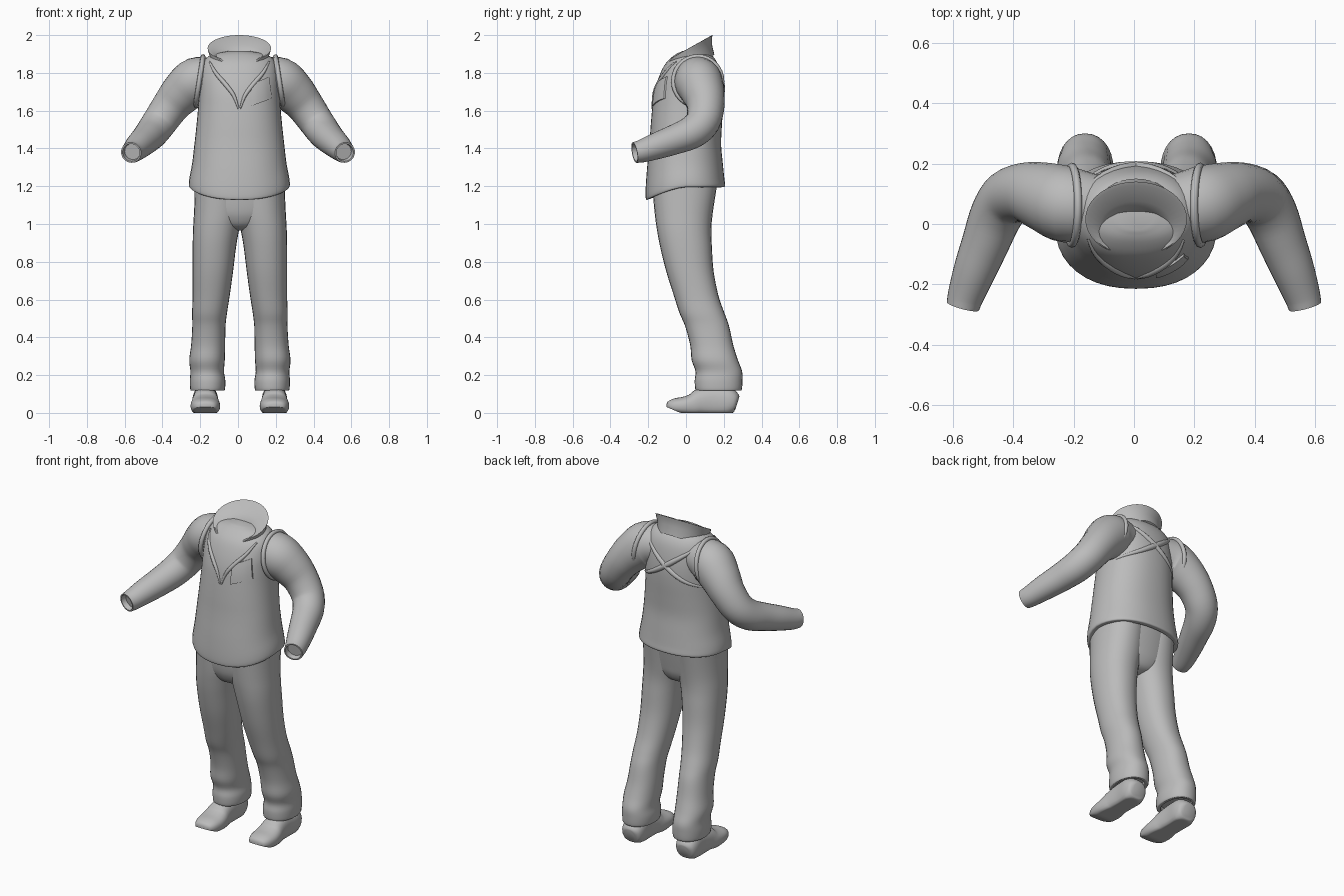
import bpy, bmesh, math
from mathutils import Vector
from mathutils.bvhtree import BVHTree

if "Cube" in bpy.data.objects:
    bpy.data.objects.remove(bpy.data.objects["Cube"], do_unlink=True)

cloth = bpy.data.materials.new("plain grey")
cloth.use_nodes = True
GREY = (0.5, 0.5, 0.5, 1)
cloth.diffuse_color = GREY
cloth.node_tree.nodes["Principled BSDF"].inputs["Base Color"].default_value = GREY


def spline(pts, steps):
    """Catmull-Rom interpolation through tuples of any length."""
    pts = [Vector(p) for p in pts]
    ext = [2 * pts[0] - pts[1]] + pts + [2 * pts[-1] - pts[-2]]
    out = []
    for a, b, c, d in zip(ext, ext[1:], ext[2:], ext[3:]):
        for i in range(steps):
            t = i / steps
            out.append(0.5 * (2 * b + (c - a) * t + (2 * a - 5 * b + 4 * c - d) * t * t
                              + (3 * b - a - 3 * c + d) * t ** 3))
    return out + [pts[-1]]


def finish(name, bm, angle=50):
    bmesh.ops.recalc_face_normals(bm, faces=bm.faces)
    mesh = bpy.data.meshes.new(name)
    bm.to_mesh(mesh)
    bm.free()
    obj = bpy.data.objects.new(name, mesh)
    bpy.context.collection.objects.link(obj)
    mesh.materials.append(cloth)
    bpy.ops.object.select_all(action="DESELECT")
    obj.select_set(True)
    bpy.context.view_layer.objects.active = obj
    bpy.ops.object.shade_smooth_by_angle(angle=math.radians(angle))
    return obj


def loft(name, stations, along=False, sides=28, steps=4, power=2.0, warp=None, hollow=None):
    """Skin elliptical rings (x, y, z, rx, ry), level or square to their path."""
    st = spline(stations, steps) if steps > 1 else [Vector(s) for s in stations]
    centres = [Vector(s[:3]) for s in st]
    bm = bmesh.new()
    rings = []
    for i, s in enumerate(st):
        way = centres[min(i + 1, len(st) - 1)] - centres[max(i - 1, 0)]
        ring = []
        for k in range(sides):
            a = math.tau * k / sides
            c, n = math.cos(a), math.sin(a)
            p = Vector((s[3] * math.copysign(abs(c) ** (2 / power), c),
                        s[4] * math.copysign(abs(n) ** (2 / power), n), 0))
            if along:
                p.rotate(way.to_track_quat("Z", "Y"))
            p += centres[i]
            ring.append(bm.verts.new(warp(p) if warp else p))
        rings.append(ring)
    for r, q in zip(rings, rings[1:]):
        for k in range(sides):
            j = (k + 1) % sides
            bm.faces.new((r[k], r[j], q[j], q[k]))
    caps = [bm.faces.new(rings[0]), bm.faces.new(rings[-1])]
    if hollow is not None:
        bmesh.ops.recalc_face_normals(bm, faces=bm.faces)
        bmesh.ops.inset_region(bm, faces=[caps[hollow]], thickness=0.008)
        bmesh.ops.inset_region(bm, faces=[caps[hollow]], thickness=0.004, depth=-0.03)
    return finish(name, bm)


def level(rows, cx):
    """Turn (z, front, back, half width) rows into ring stations."""
    return [(cx, (f + b) / 2, z, w, (b - f) / 2) for z, f, b, w in rows]


# Jacket body, with the hem dipping at the front
def hem_dip(p):
    fade = max(0, min(1, (1.42 - p.z) / 0.2))
    p.z -= 0.07 * fade * max(0, -p.y / 0.21) ** 1.5
    return p


MID = 0.007
body = loft("jacket_body", level([
    (1.195, -.195, .19, .25), (1.2, -.211, .207, .266), (1.24, -.214, .203, .265),
    (1.32, -.207, .195, .25), (1.42, -.194, .186, .238), (1.52, -.187, .19, .227),
    (1.62, -.178, .196, .218), (1.7, -.167, .196, .214), (1.78, -.143, .186, .212),
    (1.85, -.108, .167, .196), (1.895, -.06, .135, .15), (1.915, -.02, .09, .06)], MID),
    power=2.25, sides=40, warp=hem_dip, hollow=0)

surface = BVHTree.FromPolygons([v.co for v in body.data.vertices],
                               [p.vertices for p in body.data.polygons])


def snap(x, z, side, lift=0.0):
    """Point on the jacket at x, z; side -1 is the front, 1 the back."""
    hit, normal, _, _ = surface.ray_cast(Vector((x, side, z)), Vector((0, -side, 0)))
    if hit is None:
        hit, normal, _, _ = surface.find_nearest(Vector((x, 0.1 * side, z)))
    return hit + Vector((0, side * lift, 0))


def ridge(name, points, radius, cyclic=False):
    curve = bpy.data.curves.new(name, "CURVE")
    curve.dimensions = "3D"
    curve.bevel_depth = radius
    curve.bevel_resolution = 2
    s = curve.splines.new("POLY")
    s.points.add(len(points) - 1)
    for i, p in enumerate(points):
        s.points[i].co = (*p, 1)
        s.points[i].radius = 1 if cyclic else 0.35 + 0.65 * math.sin(math.pi * i / (len(points) - 1))
    s.use_cyclic_u = cyclic
    s.use_smooth = True
    curve.materials.append(cloth)
    bpy.context.collection.objects.link(bpy.data.objects.new(name, curve))


# Standing collar: outer wall, sloping rim, inner funnel down to the neck
def collar_slope(p):
    p.z += 0.56 * (p.y - 0.015) - 0.9 * max(0, -p.y - 0.075)
    return p


loft("collar", [(MID, .02, 1.82, .15, .13), (MID, .02, 1.88, .152, .118),
                (MID, .016, 1.915, .164, .122), (MID, .016, 1.93, .168, .124),
                (MID, .012, 1.931, .16, .116), (MID, -.01, 1.915, .12, .085),
                (MID, -.02, 1.9, .095, .062), (MID, -.02, 1.86, .085, .055)],
     steps=1, sides=40, warp=collar_slope)

for s, side in ((1, "left"), (-1, "right")):
    # Sleeve, bent at the elbow with an open cuff
    loft(side + "_sleeve", [
        (s * x, y, z, r, r) for x, y, z, r in (
            (.11, .06, 1.775, .1), (.215, .064, 1.758, .126), (.29, .088, 1.7, .116),
            (.355, .104, 1.625, .1), (.415, .088, 1.54, .092), (.455, .03, 1.485, .087),
            (.49, -.06, 1.447, .079), (.525, -.15, 1.415, .071), (.554, -.23, 1.387, .061),
            (.566, -.272, 1.378, .055))], along=True, hollow=1)

    # Seam around the armhole
    ring = []
    for k in range(32):
        a = math.tau * k / 32
        ring.append((MID + s * (.212 - .02 * math.sin(a)), .062 + .128 * math.cos(a),
                     1.756 + .13 * math.sin(a)))
    ridge(side + "_armhole_seam", ring, .013, True)

    # Lapel edge running down to the placket
    edge = spline([(.158, 1.86), (.125, 1.8), (.07, 1.735), (.03, 1.68), (.004, 1.61)], 5)
    ridge(side + "_lapel", [snap(MID + s * x, z, -1) for x, z in edge], .012)

    # Crossed folds on the back
    fold = spline([(-.17, 1.85), (-.09, 1.79), (0, 1.725), (.1, 1.66), (.2, 1.61)], 6)
    ridge(side + "_back_fold", [snap(MID + s * x, z, 1, -.004) for x, z in fold], .017)

    # Trouser leg with a gathered cuff
    cx = 0.01
    leg = loft(side + "_trouser_leg", [
        (cx + s * (i + o) / 2, (f + b) / 2, z, (o - i) / 2, (b - f) / 2)
        for z, i, o, f, b in (
            (.118, .092, .252, .062, .284), (.122, .08, .262, .05, .295),
            (.17, .077, .265, .046, .299), (.22, .084, .262, .05, .297),
            (.28, .08, .268, .03, .275), (.36, .078, .258, .022, .25),
            (.46, .076, .252, -.005, .228), (.53, .068, .253, -.035, .203),
            (.62, .054, .25, -.064, .172), (.75, .036, .25, -.105, .146),
            (.88, .02, .25, -.137, .137), (.97, .004, .248, -.154, .134),
            (1.06, -.015, .243, -.166, .142), (1.21, -.02, .236, -.18, .165))],
        power=2.2, hollow=0)

    # Shoe, rounded above and flat below
    def sole(p):
        p.z = max(p.z, 0.03 * max(0, (-p.y - 0.03) / 0.07) if p.y < -0.03 else 0.0)
        return p

    sx = cx + s * .183
    loft(side + "_shoe", [
        (sx, -.102, .036, .025, .012), (sx, -.092, .036, .052, .028),
        (sx, -.06, .035, .07, .042), (sx, -.01, .036, .078, .05),
        (sx, .04, .042, .075, .062), (sx, .08, .055, .068, .075),
        (sx, .15, .06, .064, .085), (sx, .22, .06, .068, .08),
        (sx, .26, .055, .058, .055), (sx, .272, .052, .035, .035)],
        along=True, power=2.4, steps=3, warp=sole)

# Trouser seat joining the legs
loft("trouser_seat", level([
    (.965, -.06, .05, .05), (.985, -.12, .1, .11), (1.03, -.152, .128, .19),
    (1.09, -.168, .142, .232), (1.21, -.18, .165, .24)], .008), power=2.3)

# Chest pocket plate
bm = bmesh.new()
grid = []
for j in range(7):
    v = j / 6
    row = []
    for i in range(7):
        u = i / 6
        x = .072 + u * (.108 - .015 * v)
        z = 1.625 + .04 * u + v * .115
        row.append(bm.verts.new(snap(x, z, -1, .009 if 0 < i < 6 else .008)))
    grid.append(row)
for r, q in zip(grid, grid[1:]):
    for k in range(6):
        bm.faces.new((r[k], r[k + 1], q[k + 1], q[k]))
geo = bmesh.ops.extrude_face_region(bm, geom=bm.faces[:])["geom"]
bmesh.ops.translate(bm, vec=(0, .009, 0),
                    verts=[g for g in geo if isinstance(g, bmesh.types.BMVert)])
finish("chest_pocket", bm, 35)
